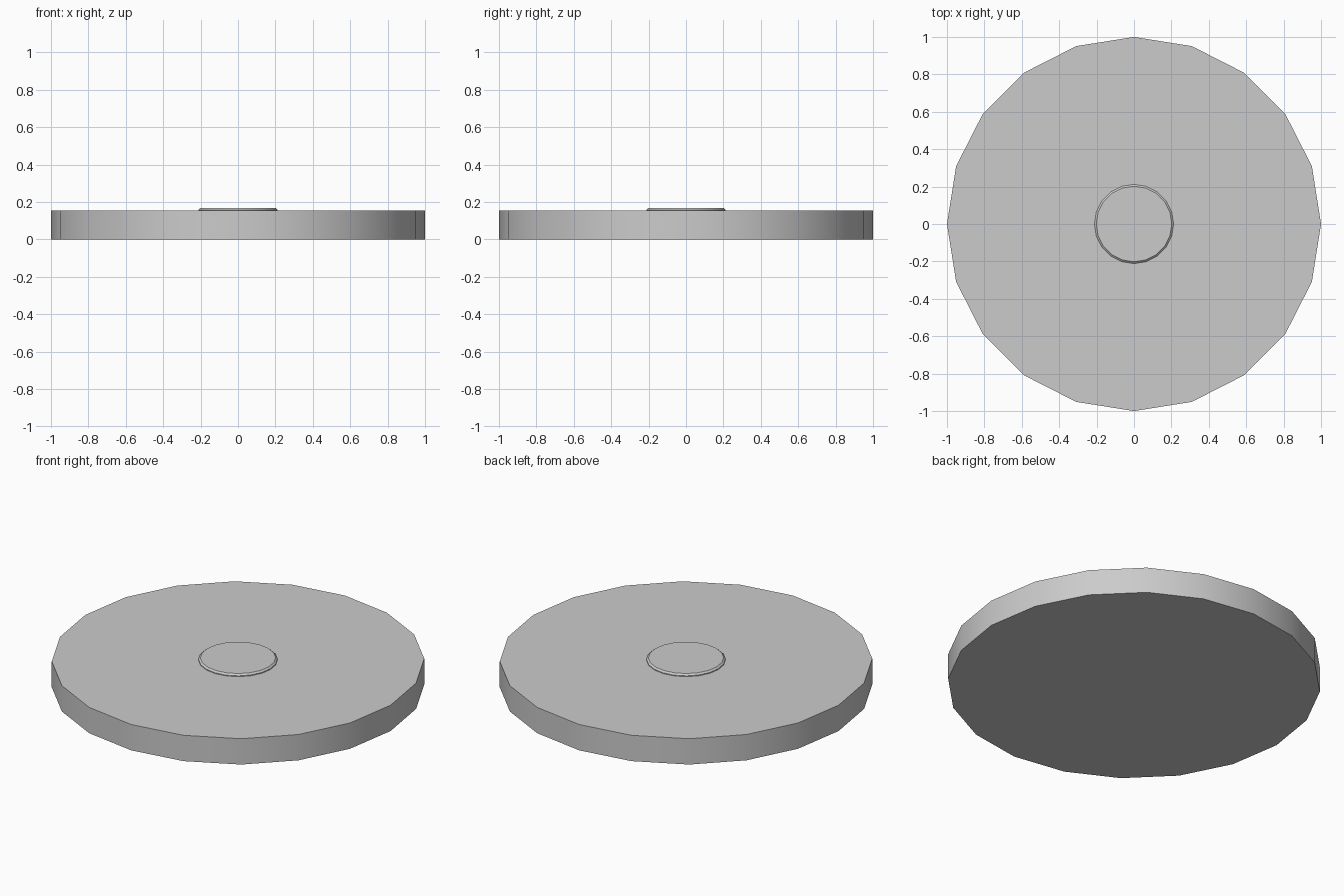
import bpy, bmesh, math

if "Cube" in bpy.data.objects:
    bpy.data.objects.remove(bpy.data.objects["Cube"])

SIDES = 20


def turned_part(name, profile):
    """Closed solid of rings; profile is (radius, z) from bottom to top."""
    bm = bmesh.new()
    rings = []
    for r, z in profile:
        rings.append([bm.verts.new((r * math.cos(2 * math.pi * i / SIDES),
                                    r * math.sin(2 * math.pi * i / SIDES), z))
                      for i in range(SIDES)])
    for low, high in zip(rings, rings[1:]):
        for i in range(SIDES):
            j = (i + 1) % SIDES
            bm.faces.new((low[i], low[j], high[j], high[i]))
    bm.faces.new(rings[0][::-1])
    bm.faces.new(rings[-1])
    mesh = bpy.data.meshes.new(name)
    bm.to_mesh(mesh)
    bm.free()
    obj = bpy.data.objects.new(name, mesh)
    bpy.context.collection.objects.link(obj)
    bpy.ops.object.select_all(action='DESELECT')
    obj.select_set(True)
    bpy.context.view_layer.objects.active = obj
    bpy.ops.object.shade_smooth_by_angle(angle=math.radians(30))
    return obj


# Flat round plate
turned_part("disc", [(1.0, 0.0), (1.0, 0.153)])

# Low raised button with a chamfered rim, seated in the plate
turned_part("centre_button", [(0.212, 0.14), (0.212, 0.158), (0.202, 0.167)])
